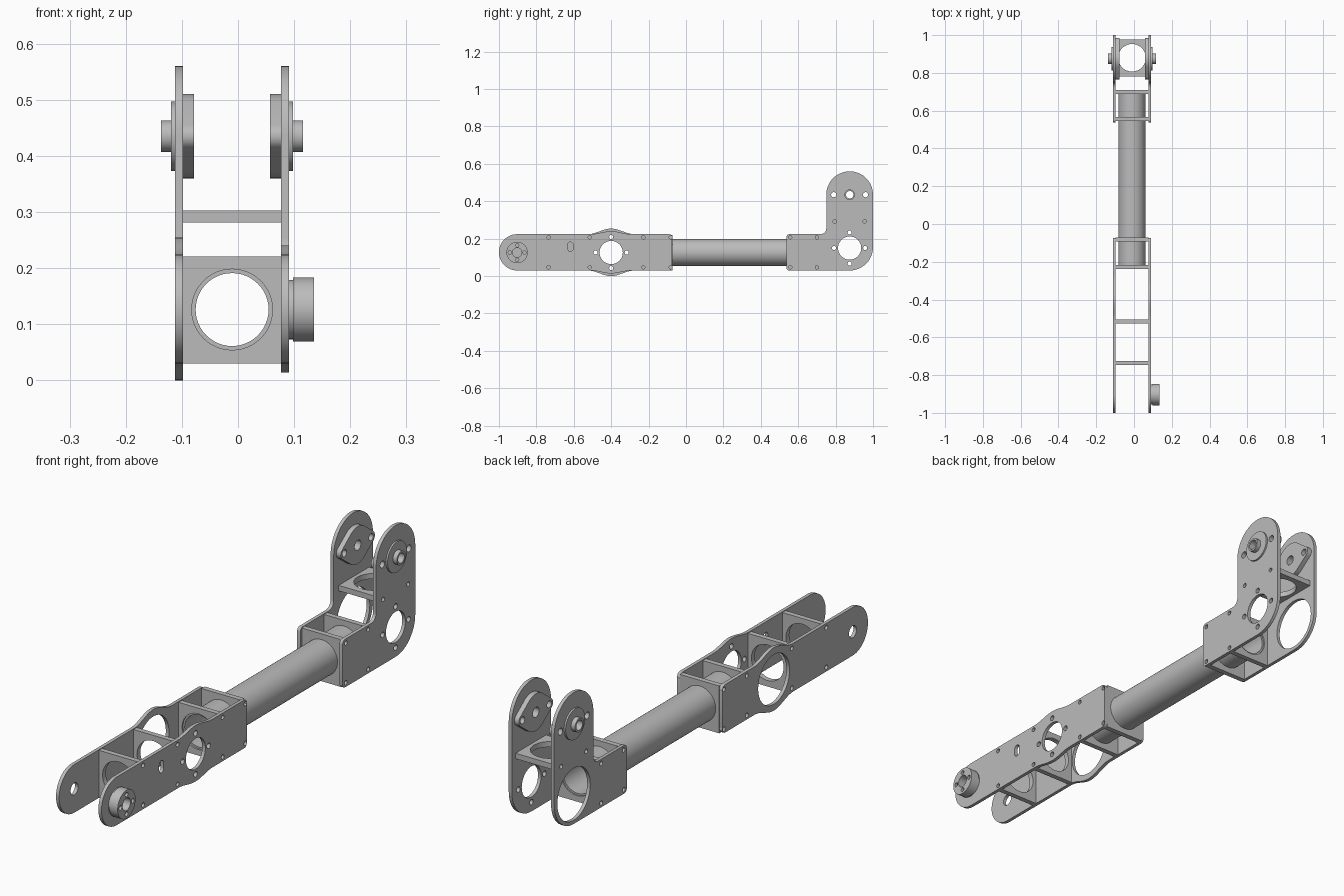
import bpy, bmesh
from math import sin, cos, pi, radians
from mathutils import Matrix

cube = bpy.data.objects.get("Cube")
if cube:
    bpy.data.objects.remove(cube, do_unlink=True)

grey = bpy.data.materials.new("brushed_grey")
grey.use_nodes = True
COLOUR = (0.5, 0.5, 0.5, 1)
grey.diffuse_color = COLOUR
grey.node_tree.nodes["Principled BSDF"].inputs["Base Color"].default_value = COLOUR

MID = -0.0105          # middle plane between the side plates
AXIS = 0.126           # height of the arm axis
FACE_IN, FACE_OUT = 0.0875, 0.1015   # side plate faces, from the middle plane

# Each matrix turns a flat profile so that its thickness runs along one axis
ALONG = {
    "x": Matrix(((0, 0, 1, 0), (1, 0, 0, 0), (0, 1, 0, 0), (0, 0, 0, 1))),
    "y": Matrix(((1, 0, 0, 0), (0, 0, -1, 0), (0, 1, 0, 0), (0, 0, 0, 1))),
    "z": Matrix.Identity(4),
}


def arc(u, v, r, start, end, steps=12):
    angles = [radians(start + (end - start) * i / steps) for i in range(steps + 1)]
    return [(u + r * cos(a), v + r * sin(a)) for a in angles]


def circle(u, v, r, steps=48):
    return arc(u, v, r, 0, 360, steps)[:-1]


def rect(u0, u1, v0, v1):
    return [(u0, v0), (u1, v0), (u1, v1), (u0, v1)]


def holes(points, r=0.009):
    return [circle(u, v, r, 16) for u, v in points]


def bolt_ring(u, v, r):
    return [(u + r, v), (u, v + r), (u - r, v), (u, v - r)]


def slab(name, loops, axis, a, b):
    """Extrude an outline, with further loops as holes, from a to b on an axis."""
    curve = bpy.data.curves.new(name, "CURVE")
    curve.dimensions = "2D"
    curve.fill_mode = "BOTH"
    curve.extrude = abs(b - a) / 2
    for loop in loops:
        spline = curve.splines.new("POLY")
        spline.points.add(len(loop) - 1)
        for point, (u, v) in zip(spline.points, loop):
            point.co = (u, v, 0, 1)
        spline.use_cyclic_u = True
    temp = bpy.data.objects.new(name + "_profile", curve)
    bpy.context.collection.objects.link(temp)
    bpy.context.view_layer.update()
    graph = bpy.context.evaluated_depsgraph_get()
    mesh = bpy.data.meshes.new_from_object(temp.evaluated_get(graph))
    bpy.data.objects.remove(temp, do_unlink=True)

    # Weld caps to walls and move into place
    shift = Matrix.Translation([(a + b) / 2 if axis == k else 0 for k in "xyz"])
    bm = bmesh.new()
    bm.from_mesh(mesh)
    bmesh.ops.remove_doubles(bm, verts=bm.verts, dist=1e-5)
    bm.transform(shift @ ALONG[axis])
    bmesh.ops.recalc_face_normals(bm, faces=bm.faces)
    bm.to_mesh(mesh)
    bm.free()
    mesh.materials.clear()
    mesh.materials.append(grey)
    obj = bpy.data.objects.new(name, mesh)
    bpy.context.collection.objects.link(obj)
    bpy.ops.object.select_all(action="DESELECT")
    obj.select_set(True)
    bpy.context.view_layer.objects.active = obj
    bpy.ops.object.shade_smooth_by_angle(angle=radians(30))
    return obj


def side_slab(name, loops, side, near, far):
    return slab(name, loops, "x", MID + side * near, MID + side * far)


LOW, HIGH = 0.03, 0.224
PIVOT_Y, BULGE_Y = -0.903, -0.4
ELBOW_Y, ELBOW_Z, TOP_Z = 0.875, 0.15, 0.435


def bulge_edge(base, height, half, steps=20):
    """Smooth swelling on a plate edge, listed towards +y."""
    return [(BULGE_Y + half * t, base + height * (1 + cos(pi * t)) / 2)
            for t in [-1 + 2 * i / steps for i in range(steps + 1)]]


def forearm_outline(height, half):
    end = -0.074
    radius = (HIGH - LOW) / 2
    return (arc(PIVOT_Y, (LOW + HIGH) / 2, radius, 90, 270, 24)
            + bulge_edge(LOW, -height, half)
            + arc(end - 0.015, LOW + 0.015, 0.015, -90, 0, 4)
            + arc(end - 0.015, HIGH - 0.015, 0.015, 0, 90, 4)
            + bulge_edge(HIGH, height, half)[::-1])


def elbow_outline():
    start = 0.537
    return (arc(start + 0.015, LOW + 0.015, 0.015, 180, 270, 4)
            + arc(ELBOW_Y, LOW + 0.125, 0.125, -90, 0)
            + arc(ELBOW_Y, TOP_Z, 0.125, 0, 180, 32)
            + arc(0.72, HIGH + 0.03, 0.03, 0, -90, 6)
            + arc(start + 0.015, HIGH - 0.015, 0.015, 90, 180, 4))


# Cross frames: y positions shared with their screw holes
FOREARM_FRAMES = (-0.735, -0.515, -0.228, -0.082)
ELBOW_FRAMES = (0.557, 0.70)


def screws(frames):
    return [(y, z) for y in frames for z in (LOW + 0.017, HIGH - 0.017)]


ear_bolts = [(ELBOW_Y - 0.085, TOP_Z), (ELBOW_Y + 0.085, TOP_Z)]
shelf_bolts = [(ELBOW_Y - 0.08, 0.292), (ELBOW_Y + 0.08, 0.292)]
slot = arc(-0.618, 0.168, 0.014, 0, 180) + arc(-0.618, 0.146, 0.014, 180, 360)

for side, label in ((1, "left"), (-1, "right")):
    motor_side = side > 0
    # Forearm plates: small motor opening on one side, wide access on the other
    if motor_side:
        cuts = [circle(BULGE_Y, AXIS, 0.062), slot]
        cuts += holes(bolt_ring(BULGE_Y, AXIS, 0.083), 0.011)
        outline = forearm_outline(0.016, 0.11)
    else:
        cuts = [circle(BULGE_Y, AXIS, 0.1), circle(PIVOT_Y, AXIS, 0.024, 24)]
        outline = forearm_outline(0.03, 0.125)
    side_slab(label + "_forearm_plate", [outline] + cuts + holes(screws(FOREARM_FRAMES)),
              side, FACE_IN, FACE_OUT)

    # Elbow plates
    cuts = [circle(ELBOW_Y, ELBOW_Z, 0.062 if motor_side else 0.105),
            circle(ELBOW_Y, TOP_Z, 0.02, 24)]
    if motor_side:
        cuts += holes(bolt_ring(ELBOW_Y, ELBOW_Z, 0.083), 0.011)
    cuts += holes(ear_bolts, 0.014) + holes(shelf_bolts + screws(ELBOW_FRAMES))
    side_slab(label + "_elbow_plate", [elbow_outline()] + cuts, side, FACE_IN, FACE_OUT)

    # Two-bolt bearing: inner diamond flange, outer collar and sleeve
    bore = circle(ELBOW_Y, TOP_Z, 0.02, 24)
    flange = (arc(ELBOW_Y + 0.085, TOP_Z, 0.024, -55, 55, 8)
              + arc(ELBOW_Y, TOP_Z, 0.075, 55, 125, 12)
              + arc(ELBOW_Y - 0.085, TOP_Z, 0.024, 125, 235, 8)
              + arc(ELBOW_Y, TOP_Z, 0.075, 235, 305, 12))
    side_slab(label + "_bearing_flange", [flange, bore] + holes(ear_bolts, 0.014),
              side, FACE_IN - 0.02, FACE_IN)
    side_slab(label + "_bearing_collar", [circle(ELBOW_Y, TOP_Z, 0.062), bore],
              side, FACE_OUT, FACE_OUT + 0.007)
    side_slab(label + "_bearing_sleeve", [circle(ELBOW_Y, TOP_Z, 0.028, 32), bore],
              side, FACE_OUT + 0.007, FACE_OUT + 0.025)

# Cross frames between the plates
for i, y in enumerate(FOREARM_FRAMES + ELBOW_FRAMES):
    slab(f"cross_frame_{i + 1}",
         [rect(MID - FACE_IN, MID + FACE_IN, LOW, 0.221), circle(MID, AXIS, 0.072)],
         "y", y - 0.0105, y + 0.0105)
slab("elbow_shelf",
     [rect(MID - FACE_IN, MID + FACE_IN, 0.782, 0.976), circle(MID, 0.88, 0.073)],
     "z", 0.281, 0.303)

# Connecting tube
slab("connecting_tube", [circle(MID, AXIS, 0.072), circle(MID, AXIS, 0.065)],
     "y", -0.232, 0.705)

# Drive hub on the pivot
disc = circle(PIVOT_Y, AXIS, 0.057)
side_slab("hub_neck", [circle(PIVOT_Y, AXIS, 0.053)], 1, FACE_OUT, FACE_OUT + 0.007)
side_slab("drive_hub",
          [disc, circle(PIVOT_Y, AXIS, 0.025, 24)] + holes(bolt_ring(PIVOT_Y, AXIS, 0.039)),
          1, FACE_OUT + 0.007, FACE_OUT + 0.044)
